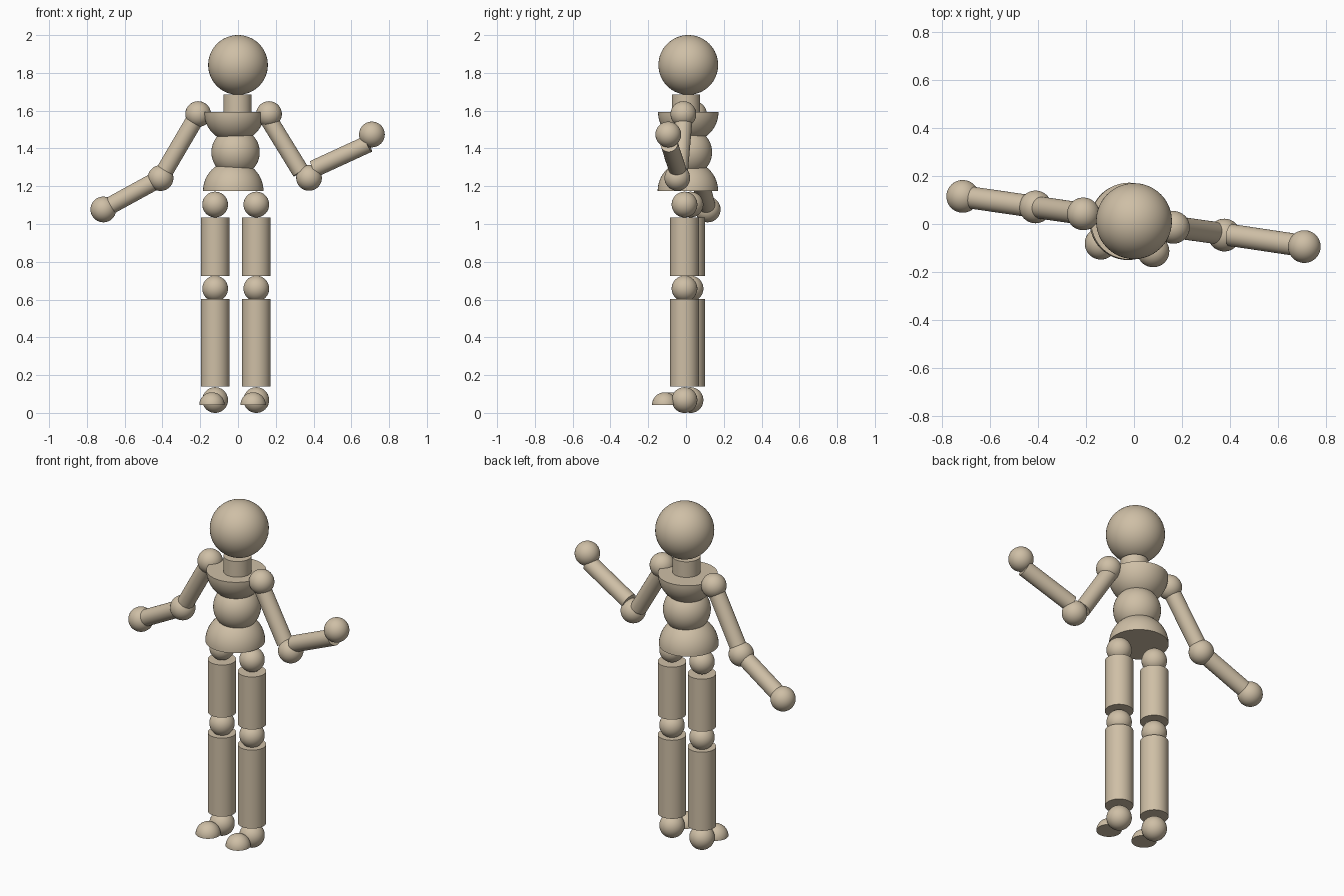
import bpy
import bmesh
import math
from mathutils import Vector, Matrix

cube = bpy.data.objects.get("Cube")
if cube:
    bpy.data.objects.remove(cube, do_unlink=True)

# One flat wood colour for the whole mannequin
wood = bpy.data.materials.new("pale_wood")
wood.use_nodes = True
colour = (0.62, 0.52, 0.38, 1)
wood.diffuse_color = colour
wood.node_tree.nodes["Principled BSDF"].inputs["Base Color"].default_value = colour

JOINT = 0.068
ARM = 0.046
LEG = 0.076


def finish(name, bm, matrix):
    mesh = bpy.data.meshes.new(name)
    bm.to_mesh(mesh)
    bm.free()
    mesh.materials.append(wood)
    obj = bpy.data.objects.new(name, mesh)
    bpy.context.collection.objects.link(obj)
    obj.matrix_world = matrix
    bpy.ops.object.select_all(action="DESELECT")
    bpy.context.view_layer.objects.active = obj
    obj.select_set(True)
    bpy.ops.object.shade_smooth_by_angle(angle=math.radians(40))


def ball(name, centre, radius=JOINT, half=None):
    """Sphere, or a capped dome when half is 'upper' or 'lower'."""
    bm = bmesh.new()
    bmesh.ops.create_uvsphere(bm, u_segments=48, v_segments=32, radius=radius)
    if half:
        gone = [v for v in bm.verts if (v.co.z < -1e-4 if half == "upper" else v.co.z > 1e-4)]
        bmesh.ops.delete(bm, geom=gone, context="VERTS")
        bmesh.ops.holes_fill(bm, edges=[e for e in bm.edges if e.is_boundary], sides=0)
        bmesh.ops.recalc_face_normals(bm, faces=bm.faces)
    finish(name, bm, Matrix.Translation(centre))


def rod(name, start, end, radius):
    """Capped cylinder between two points."""
    a, b = Vector(start), Vector(end)
    bm = bmesh.new()
    bmesh.ops.create_cone(bm, cap_ends=True, segments=48, radius1=radius,
                          radius2=radius, depth=(b - a).length)
    turn = (b - a).to_track_quat("Z", "Y").to_matrix().to_4x4()
    finish(name, bm, Matrix.Translation((a + b) / 2) @ turn)


# Head and torso
ball("head", (0, 0.012, 1.842), 0.158)
rod("neck", (-0.003, 0, 1.54), (-0.003, 0, 1.685), 0.075)
ball("chest", (-0.02, 0.012, 1.593), 0.16, "lower")
ball("belly", (-0.013, 0.01, 1.38), 0.128)
ball("pelvis", (-0.025, 0.01, 1.175), 0.16, "upper")

# Arm joints
right_arm = {"shoulder": (-0.211, 0.042, 1.582), "elbow": (-0.41, 0.071, 1.243),
             "hand": (-0.713, 0.115, 1.077)}
left_arm = {"shoulder": (0.164, -0.014, 1.582), "elbow": (0.376, -0.046, 1.244),
            "hand": (0.709, -0.094, 1.474)}
for side, joints in (("right", right_arm), ("left", left_arm)):
    for part, place in joints.items():
        ball(f"{side}_{part}", place)

# Arm segments, the left ones slightly off their joints
rod("right_upper_arm", right_arm["shoulder"], right_arm["elbow"], ARM)
rod("right_forearm", right_arm["elbow"], right_arm["hand"], ARM)
rod("left_upper_arm", (0.148, -0.01, 1.577), (0.333, -0.036, 1.276), ARM)
rod("left_forearm", (0.402, -0.046, 1.292), (0.689, -0.089, 1.424), ARM)

# Legs
for side, x, y in (("right", -0.121, 0.024), ("left", 0.097, -0.008)):
    ball(f"{side}_hip", (x, y, 1.103))
    rod(f"{side}_thigh", (x, y, 0.725), (x, y, 1.035), LEG)
    ball(f"{side}_knee", (x, y, 0.658))
    rod(f"{side}_shin", (x, y, 0.141), (x, y, 0.604), LEG)
    ball(f"{side}_ankle", (x, y, JOINT))
    ball(f"{side}_foot", (x - 0.017, y - 0.105, 0.042), 0.067, "upper")
